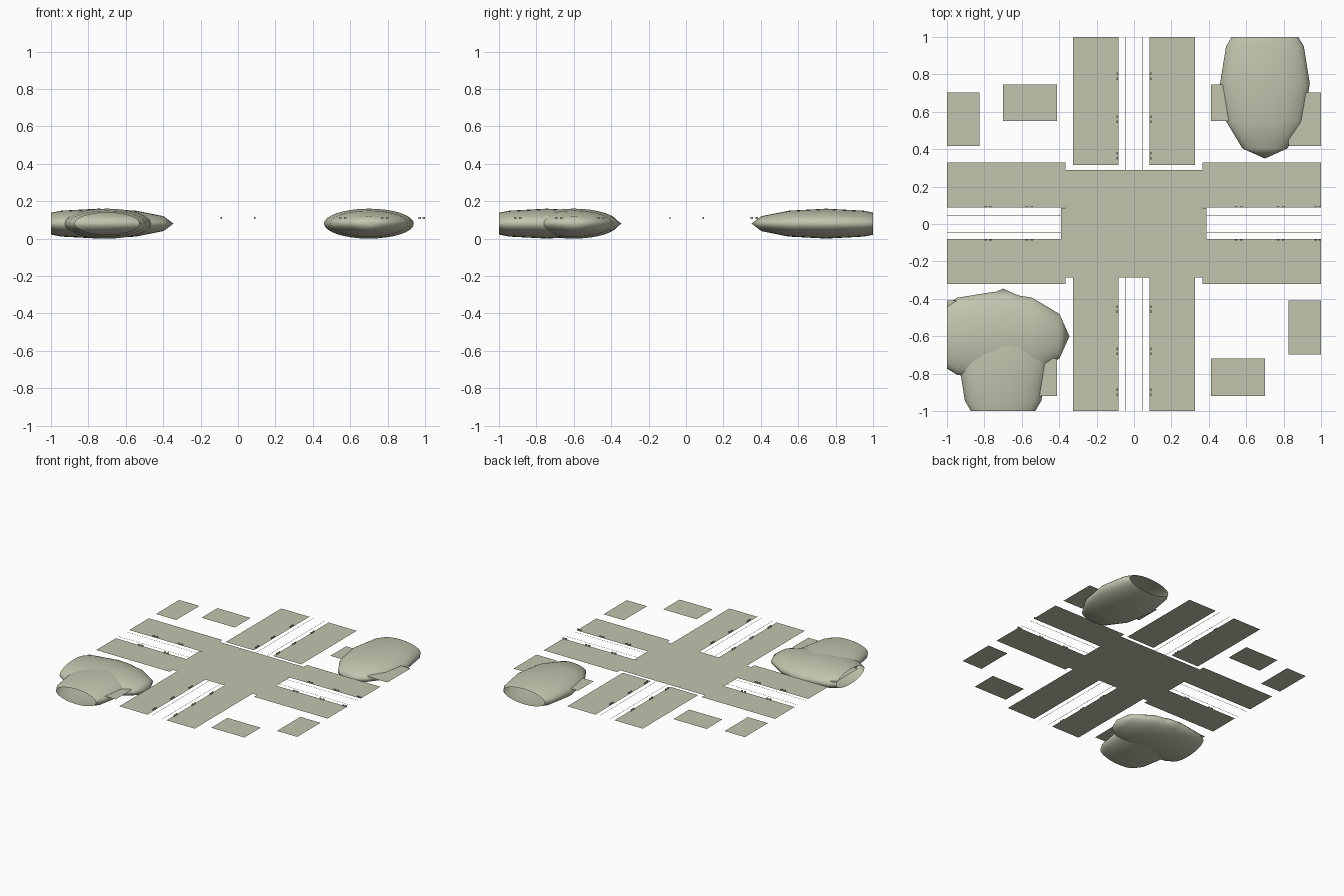
import bpy, bmesh, math
from mathutils import Matrix, Vector

if "Cube" in bpy.data.objects:
    bpy.data.objects.remove(bpy.data.objects["Cube"])

Z = 0.105  # height of the flat ground plates
olive = bpy.data.materials.new("olive")
olive.diffuse_color = (0.55, 0.55, 0.43, 1)
olive.use_nodes = True
olive.node_tree.nodes["Principled BSDF"].inputs["Base Color"].default_value = olive.diffuse_color


def finish(name, bm):
    me = bpy.data.meshes.new(name)
    bm.to_mesh(me)
    bm.free()
    me.materials.append(olive)
    ob = bpy.data.objects.new(name, me)
    bpy.context.collection.objects.link(ob)
    return ob


def plates(name, rects, z=Z):
    bm = bmesh.new()
    for x0, x1, y0, y1 in rects:
        bm.faces.new([bm.verts.new((x, y, z)) for x, y in
                      ((x0, y0), (x1, y0), (x1, y1), (x0, y1))])
    return finish(name, bm)


def mound(name, centre, radii, axis):
    # six-ring ellipsoid with its poles along the long axis, cut open at the tile edge
    bm = bmesh.new()
    turn = Matrix.Rotation(math.pi / 2, 4, 'Y' if axis == 'X' else 'X')
    bmesh.ops.create_uvsphere(bm, u_segments=32, v_segments=6, radius=1, matrix=turn)
    bmesh.ops.scale(bm, vec=radii, verts=bm.verts)
    bmesh.ops.translate(bm, vec=centre, verts=bm.verts)
    for n in ((1, 0, 0), (-1, 0, 0), (0, 1, 0), (0, -1, 0)):
        bmesh.ops.bisect_plane(bm, geom=bm.verts[:] + bm.edges[:] + bm.faces[:],
                               plane_co=n, plane_no=n, clear_outer=True)
    for f in bm.faces:
        f.smooth = True
    return finish(name, bm)


# Crossing and pavements
plates("crossing", [(-0.365, 0.365, 0.085, 0.29), (-0.39, 0.387, -0.08, 0.085),
                    (-0.365, 0.365, -0.285, -0.08)])
plates("north_pavements", [(-0.326, -0.083, 0.315, 1), (0.083, 0.326, 0.315, 1)])
plates("south_pavements", [(-0.326, -0.083, -1, -0.285), (0.083, 0.326, -1, -0.285)])
for name, x0, x1 in (("west_pavements", -1, -0.365), ("east_pavements", 0.365, 1)):
    plates(name, [(x0, x1, 0.087, 0.328), (x0, x1, -0.322, -0.08)])

# Building plots in the four quarters
plots = []
for s in (-1, 1):
    xa, xb = sorted((s * 0.413, s * 0.70))
    xc, xd = sorted((s * 0.825, s * 1.0))
    plots += [(xa, xb, 0.55, 0.745), (xa, xb, -0.92, -0.72),
              (xc, xd, 0.416, 0.702), (xc, xd, -0.697, -0.41)]
plates("plots", plots)

# Lane lines: thin ribbons turning each corner
bm = bmesh.new()
for sx in (-1, 1):
    for sy in (-1, 1):
        rows = []
        for off in (-0.0015, 0.0015):
            c, r = 0.095, 0.048 + off
            path = [(c - r, 1)]
            path += [(c - r * math.cos(a), c - r * math.sin(a))
                     for a in [i * math.pi / 12 for i in range(7)]]
            path.append((1, c - r))
            rows.append([bm.verts.new((sx * x, sy * y, Z + 0.001)) for x, y in path])
        for i in range(len(rows[0]) - 1):
            f = [rows[0][i], rows[0][i + 1], rows[1][i + 1], rows[1][i]]
            bm.faces.new(f if sx * sy > 0 else f[::-1])
finish("lane_lines", bm)

# Small kerb posts, in pairs along the pavement edges
bm = bmesh.new()
spots = []
for s in (-1, 1):
    spots += [(s * 0.09, y, 'Y') for y in (0.79, 0.56, 0.365, -0.455, -0.68, -0.90)]
for y in (0.092, -0.086):
    spots += [(x, y, 'X') for x in (-0.78, -0.56, 0.56, 0.785, 0.985)]
for x, y, axis in spots:
    for d in (-0.013, 0.013):
        p = Vector((x, y, Z + 0.006))
        p[0 if axis == 'X' else 1] += d
        size = (0.014, 0.007, 0.011) if axis == 'X' else (0.007, 0.014, 0.011)
        p.x = min(p.x, 0.993)
        bmesh.ops.create_cube(bm, size=1, matrix=Matrix.Translation(p) @ Matrix.Diagonal((*size, 1)))
finish("kerb_posts", bm)

# Rounded mounds on two opposite corners
mound("north_east_mound", (0.70, 0.75, 0.08), (0.24, 0.40, 0.08), 'Y')
mound("south_west_mound_long", (-0.70, -0.745, 0.08), (0.236, 0.40, 0.08), 'Y')
mound("south_west_mound_wide", (-0.745, -0.60, 0.08), (0.40, 0.238, 0.08), 'X')
